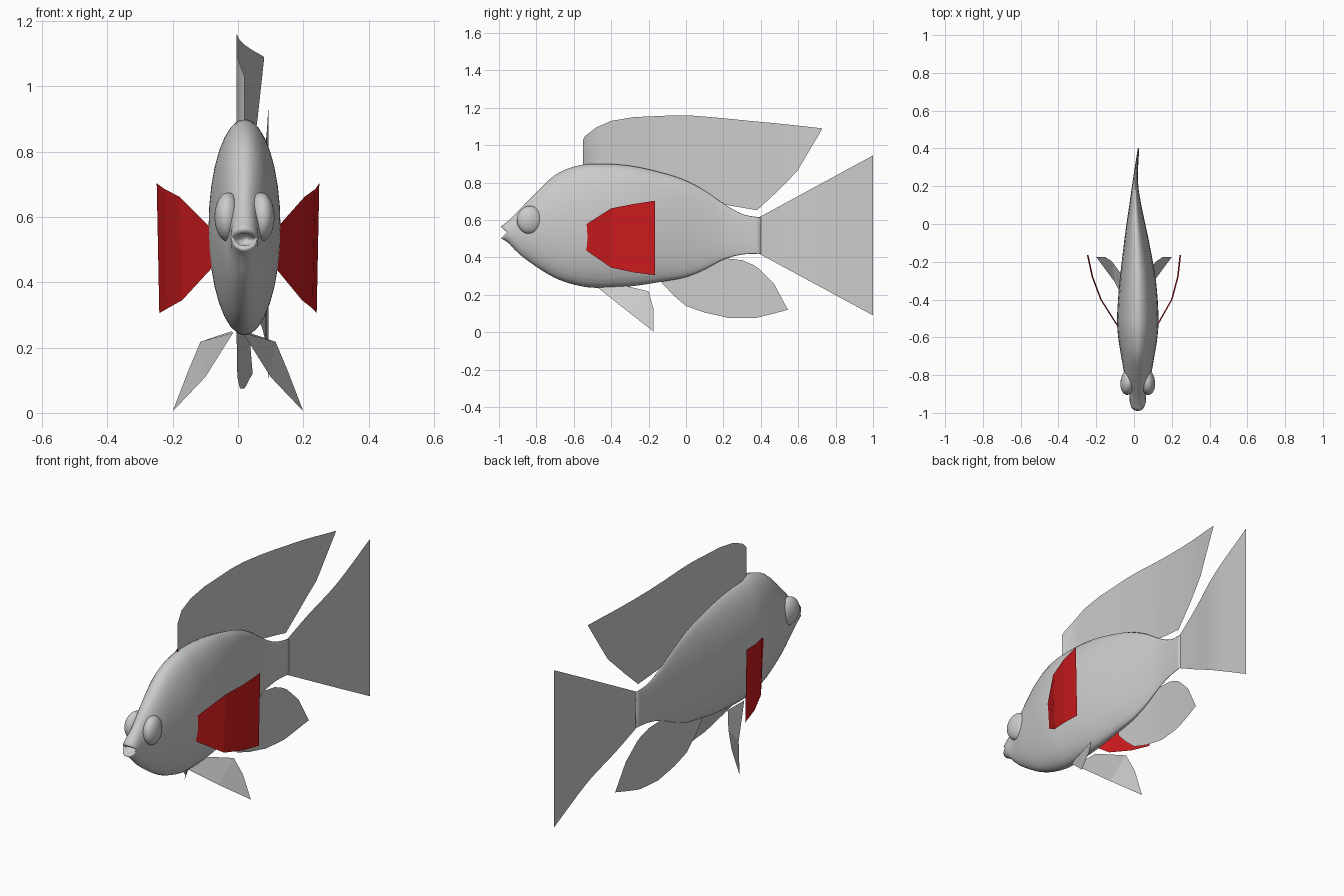
import bpy
import math

if "Cube" in bpy.data.objects:
    bpy.data.objects.remove(bpy.data.objects["Cube"])


def lerp_table(table, y, smooth=True):
    """Interpolate rows (y, a, b, ...) at y, smoothly (Catmull-Rom) or linearly."""
    n = len(table)
    y = min(max(y, table[0][0]), table[-1][0])
    i = max(k for k in range(n - 1) if table[k][0] <= y + 1e-9)
    p0, p1 = table[max(i - 1, 0)], table[i]
    p2, p3 = table[i + 1], table[min(i + 2, n - 1)]
    h = p2[0] - p1[0]
    t = (y - p1[0]) / h
    out = []
    for k in range(1, len(p1)):
        if not smooth:
            out.append(p1[k] + (p2[k] - p1[k]) * t)
            continue
        m1 = (p2[k] - p0[k]) / (p2[0] - p0[0]) * h
        m2 = (p3[k] - p1[k]) / (p3[0] - p1[0]) * h
        out.append((2*t**3 - 3*t*t + 1) * p1[k] + (t**3 - 2*t*t + t) * m1
                   + (3*t*t - 2*t**3) * p2[k] + (t**3 - t*t) * m2)
    return out


def add_mesh(name, verts, faces, smooth=True):
    me = bpy.data.meshes.new(name)
    me.from_pydata(verts, [], faces)
    me.update()
    ob = bpy.data.objects.new(name, me)
    bpy.context.collection.objects.link(ob)
    for p in me.polygons:
        p.use_smooth = smooth
    return ob


# Body: y, bottom z, top z, half width, centre x
BODY = [(-.955, .485, .59, .042, .02), (-.9, .425, .645, .045, .02),
        (-.8, .35, .748, .07, .02), (-.7, .29, .84, .088, .02),
        (-.6, .255, .885, .104, .02), (-.5, .238, .9, .11, .02),
        (-.3, .245, .89, .096, .02), (-.1, .275, .845, .067, .014),
        (0, .295, .81, .05, .01), (.1, .335, .757, .032, .007),
        (.2, .388, .688, .017, .006), (.3, .415, .632, .009, .013),
        (.4, .42, .613, .004, .024)]
SEG = 32


def ring(y, zb, zt, hw, cx, notch=0.0):
    out = []
    for k in range(SEG):
        a = 2 * math.pi * k / SEG
        out.append((cx + hw * math.cos(a), y - notch * abs(math.sin(a)),
                    (zb + zt) / 2 + (zt - zb) / 2 * math.sin(a)))
    return out


# Mouth cavity and notched lips come first, then the body stations
rings = [ring(-.90, .52, .54, .012, .02),
         ring(-.945, .512, .55, .03, .02, .03),
         ring(-.957, .502, .565, .037, .02, .033),
         ring(-.953, .494, .576, .039, .02, .022)]
N = 50
for i in range(N + 1):
    y = -.945 + 1.345 * i / N
    rings.append(ring(y, *lerp_table(BODY, y)))
verts = [v for r in rings for v in r]
faces = [(r * SEG + k, r * SEG + (k + 1) % SEG,
          (r + 1) * SEG + (k + 1) % SEG, (r + 1) * SEG + k)
         for r in range(len(rings) - 1) for k in range(SEG)]
faces.append(tuple(range(SEG - 1, -1, -1)))
faces.append(tuple((len(rings) - 1) * SEG + k for k in range(SEG)))
faces = [f[::-1] for f in faces]
add_mesh("body", verts, faces)

# Eyes
for side, label in ((1, "right"), (-1, "left")):
    bpy.ops.mesh.primitive_uv_sphere_add(segments=32, ring_count=16, radius=1,
                                         location=(.02 + side * .05, -.835, .6))
    eye = bpy.context.object
    eye.name = label + "_eye"
    eye.scale = (.041, .07, .075)
    eye.rotation_euler = (0, 0, side * .15)
    bpy.ops.object.shade_smooth()

# Curved centre line shared by the upright fins: y, x
BEND = [(-.55, .02), (-.52, .002), (-.48, -.004), (0, -.003), (.2, .004),
        (.38, .022), (.545, .045), (.727, .08), (1, .094)]


def upright_fin(name, cols):
    """Thin sheet from columns (y, bottom z, top z) following the centre line."""
    ys = sorted({round(c[0], 4) for c in cols}
                | {round(cols[0][0] + (cols[-1][0] - cols[0][0]) * i / 12, 4)
                   for i in range(13)})
    v = []
    for y in ys:
        x = lerp_table(BEND, y)[0]
        zb, zt = lerp_table(cols, y, False)
        v += [(x, y, zb), (x, y, zt)]
    f = [(2*i, 2*i + 2, 2*i + 3, 2*i + 1) for i in range(len(ys) - 1)]
    return add_mesh(name, v, f)


upright_fin("dorsal_fin", [
    (-.55, .86, 1.03), (-.54, .86, 1.048), (-.48, .86, 1.095), (-.4, .86, 1.13),
    (-.28, .85, 1.15), (-.05, .8, 1.16), (.05, .75, 1.157), (.19, .685, 1.145),
    (.38, .652, 1.126), (.48, .745, 1.117), (.594, .86, 1.105), (.727, 1.085, 1.09)])
upright_fin("anal_fin", [
    (-.13, .265, .3), (-.07, .2, .32), (0, .14, .34), (.1, .105, .37),
    (.19, .085, .395), (.23, .075, .393), (.3, .075, .385), (.36, .075, .36),
    (.39, .08, .34), (.47, .1, .26), (.545, .12, .12)])
upright_fin("tail_fin", [(.39, .42, .614), (1, .09, .945)])

# Paired fins
red = bpy.data.materials.new("red_fin")
red.diffuse_color = (.6, .01, .012, 1)
red.use_nodes = True
red.node_tree.nodes["Principled BSDF"].inputs["Base Color"].default_value = red.diffuse_color
PECTORAL = {1: (.118, .2, .232, .245), -1: (-.083, -.175, -.22, -.245)}
PEC_COLS = [(-.545, .445, .57), (-.4, .345, .662), (-.28, .32, .685), (-.165, .305, .703)]
PELVIC = [(.015, -.48, .245), (.1, -.31, .11), (.2, -.175, .005),
          (.152, -.175, .13), (.115, -.2, .218), (.02, -.33, .25)]
for side, label in ((1, "right"), (-1, "left")):
    v = []
    for x, (y, zb, zt) in zip(PECTORAL[side], PEC_COLS):
        v += [(x - side * .004, y, zb), (x + side * .004, y, zt)]
    fin = add_mesh(label + "_pectoral_fin", v,
                   [(2*i, 2*i + 2, 2*i + 3, 2*i + 1) for i in range(3)], smooth=False)
    fin.data.materials.append(red)
    add_mesh(label + "_pelvic_fin", [(side * x, y, z) for x, y, z in PELVIC],
             [(0, 1, 4, 5), (1, 2, 3, 4)], smooth=False)
